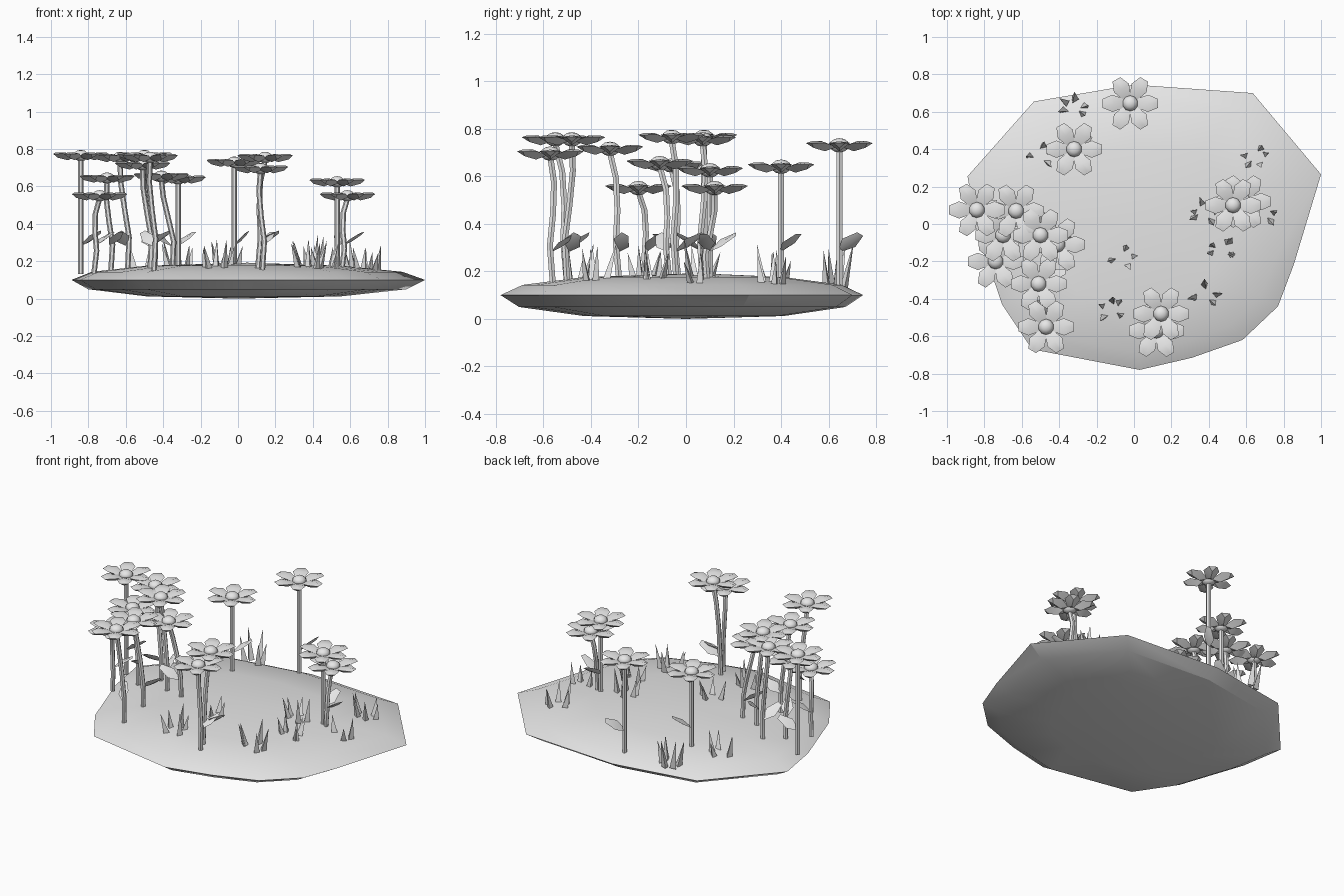
import bpy, bmesh, math, random
from mathutils import Vector, Matrix

if "Cube" in bpy.data.objects:
    bpy.data.objects.remove(bpy.data.objects["Cube"])

random.seed(4)
grey = bpy.data.materials.new("light grey")
grey.diffuse_color = (0.8, 0.8, 0.8, 1)
grey.use_nodes = True
grey.node_tree.nodes["Principled BSDF"].inputs["Base Color"].default_value = grey.diffuse_color


def finish(name, bm, angle=30):
    """Turn a bmesh into an object, smooth except at sharp edges."""
    bmesh.ops.recalc_face_normals(bm, faces=bm.faces)
    me = bpy.data.meshes.new(name)
    bm.to_mesh(me)
    bm.free()
    me.materials.append(grey)
    me.shade_smooth()
    me.set_sharp_from_angle(angle=math.radians(angle))
    ob = bpy.data.objects.new(name, me)
    bpy.context.collection.objects.link(ob)
    return ob


def bridge(bm, a, b):
    n = len(a)
    for i in range(n):
        bm.faces.new((a[i], a[(i + 1) % n], b[(i + 1) % n], b[i]))


def fan(bm, ring, tip):
    for i in range(len(ring)):
        bm.faces.new((ring[i], ring[(i + 1) % len(ring)], tip))


def blade_solid(bm, outline, top, bottom, mat):
    """Closed lens: an outline joined to a top and a bottom ridge line."""
    ring = [bm.verts.new(mat @ Vector(p)) for p in outline]
    for ridge in (top, bottom):
        a, b = (bm.verts.new(mat @ Vector(p)) for p in ridge)
        # outline runs: base right, mid right, far right, far left, mid left, base left
        r0, r1, r2, l2, l1, l0 = ring
        for f in ((r0, r1, a), (r1, r2, b, a), (r2, l2, b),
                  (l2, l1, a, b), (l1, l0, a), (l0, r0, a)):
            bm.faces.new(f)


def ground(x, y):
    return max(0.125, 0.185 - 0.055 * (x * x + 1.3 * y * y))


# Island: domed top and shallow keel around an irregular rim
rim = [(-.535, .655), (0, .745), (.635, .70), (1, .265), (.855, -.215), (.77, -.44),
       (.58, -.62), (.31, -.715), (.03, -.78), (-.545, -.67), (-.705, -.43),
       (-.845, -.02), (-.89, .255)]
bm = bmesh.new()
rings = []
for s, z in ((.55, .012), (.9, .05), (1, .1), (.88, .143), (.55, .176)):
    rings.append([bm.verts.new((x * s, y * s, z)) for x, y in rim])
for a, b in zip(rings, rings[1:]):
    bridge(bm, a, b)
fan(bm, rings[0], bm.verts.new((0, 0, 0)))
fan(bm, rings[-1], bm.verts.new((.05, .05, .192)))
finish("island", bm, 25)


def stem(x, y, z, bx, by):
    """Six-sided stalk that bends between ground and bloom."""
    bm = bmesh.new()
    base = ground(x + bx, y + by) - .015
    prev = None
    for t in (0, .3, .55, .8, 1):
        k = 1 - t * t
        bend = .012 * math.sin(t * math.pi * 2) if bx or by else 0
        cx, cy = x + bx * k + bend, y + by * k - bend
        ring = [bm.verts.new((cx + .0145 * math.cos(a * math.pi / 3),
                              cy + .0145 * math.sin(a * math.pi / 3),
                              base + (z - .02 - base) * t)) for a in range(6)]
        if prev:
            bridge(bm, prev, ring)
        else:
            bm.faces.new(ring)
        prev = ring
    bm.faces.new(prev)
    finish("stem", bm, 50)


def bloom(x, y, z):
    """Six cupped petals around a round centre."""
    bm = bmesh.new()
    outline = [(.025, -.02, -.012), (.095, -.046, .005), (.148, -.024, .004),
               (.148, .024, .004), (.095, .046, .005), (.025, .02, -.012)]
    for i in range(6):
        m = Matrix.Translation((x, y, z)) @ Matrix.Rotation(i * math.pi / 3, 4, 'Z')
        blade_solid(bm, outline, [(.085, 0, .012), (.135, 0, .012)],
                    [(.07, 0, -.03), (.125, 0, -.016)], m)
    finish("petals", bm, 35)
    bm = bmesh.new()
    bmesh.ops.create_uvsphere(bm, u_segments=10, v_segments=6, radius=.042,
                              matrix=Matrix.Translation((x, y, z - .005))
                              @ Matrix.Diagonal((1, 1, .72, 1)))
    finish("flower_centre", bm, 60)


def leaf(x, y, z, azimuth, pitch, roll):
    """Pointed leaf rising from a stalk."""
    m = (Matrix.Translation((x, y, z)) @ Matrix.Rotation(math.radians(azimuth), 4, 'Z')
         @ Matrix.Rotation(math.radians(-pitch), 4, 'Y')
         @ Matrix.Rotation(math.radians(roll), 4, 'X'))
    bm = bmesh.new()
    outline = [(0, -.006, 0), (.06, -.036, .004), (.135, -.016, 0),
               (.135, .016, 0), (.06, .036, .004), (0, .006, 0)]
    blade_solid(bm, outline, [(.05, 0, .006), (.11, 0, .006)],
                [(.05, 0, -.009), (.11, 0, -.007)], m)
    finish("stem_leaf", bm)


# Flowers: position, bloom height, foot offset, leaf direction
flowers = [(-.02, .645, .735, 0, 0, 50), (-.32, .40, .645, 0, 0, 40),
           (-.84, .075, .77, 0, 0, 20), (-.63, .07, .76, .04, 0, 250),
           (-.70, -.06, .65, .02, .03, 300), (-.74, -.20, .555, -.03, .04, 30),
           (-.50, -.06, .77, .03, .02, 100), (-.51, -.32, .72, .04, .04, 15),
           (-.47, -.55, .76, .02, .05, 120), (.145, -.48, .76, -.04, -.02, 20),
           (.12, -.57, .70, .01, .01, 60), (.53, .10, .63, 0, 0, 75),
           (.585, .12, .555, -.03, -.03, -10), (-.41, -.11, .66, .06, .04, 200)]
for x, y, z, bx, by, az in flowers:
    stem(x, y, z, bx, by)
    bloom(x, y, z)
    leaf(x + bx * .85, y + by * .85, .285, az, 32, random.choice((-35, 0, 30)))

# Grass tufts: position, blade count, height
tufts = [(-.32, .62, 5, .19), (-.50, .37, 4, .14), (.65, .36, 5, .17),
         (.38, .06, 5, .18), (.47, -.14, 6, .16), (-.06, -.18, 4, .15),
         (-.12, -.46, 5, .16), (.38, -.38, 5, .16), (.69, .06, 3, .14)]
for x, y, n, h in tufts:
    bm = bmesh.new()
    for i in range(n):
        a = i * 2.4 + random.random()
        cx, cy = x + .055 * math.cos(a), y + .045 * math.sin(a)
        g = ground(cx, cy) - .015
        turn = random.random() * 3
        ring = [bm.verts.new((cx + .024 * math.cos(turn + k * math.tau / 3),
                              cy + .02 * math.sin(turn + k * math.tau / 3), g))
                for k in range(3)]
        lean = random.uniform(.015, .045)
        tip = bm.verts.new((cx + lean * math.cos(a), cy + lean * math.sin(a),
                            g + h * random.uniform(.65, 1.05)))
        fan(bm, ring, tip)
        bm.faces.new(ring)
    finish("grass_tuft", bm)
